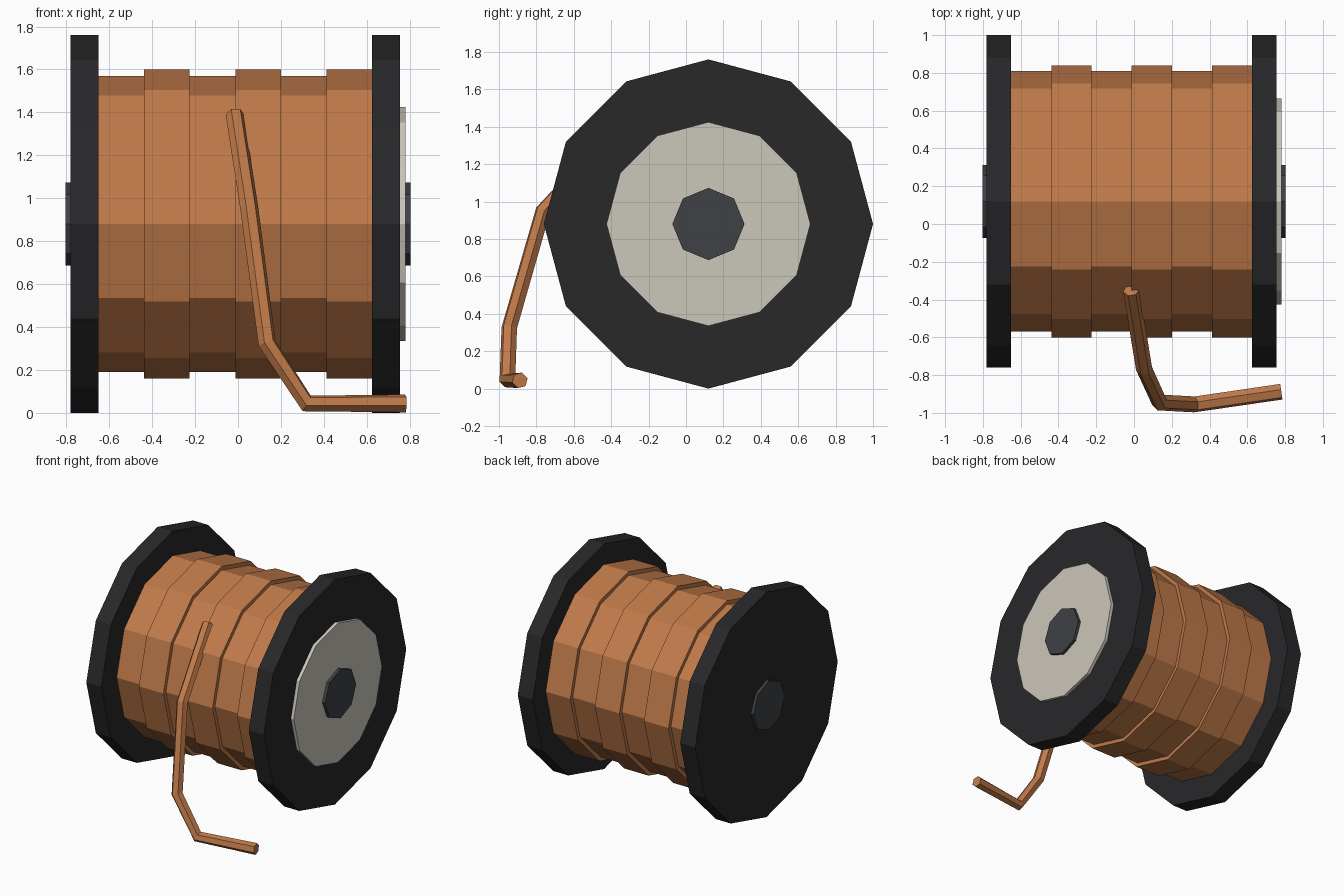
import bpy
from math import pi

if "Cube" in bpy.data.objects:
    bpy.data.objects.remove(bpy.data.objects["Cube"])

AXIS_Y, AXIS_Z = 0.12, 0.88


def material(name, rgb):
    m = bpy.data.materials.new(name)
    m.diffuse_color = (*rgb, 1)
    m.use_nodes = True
    m.node_tree.nodes["Principled BSDF"].inputs["Base Color"].default_value = m.diffuse_color
    return m


black = material("black_plastic", (0.021, 0.021, 0.023))
copper = material("copper", (0.53, 0.195, 0.068))
cream = material("cream_paper", (0.60, 0.57, 0.49))
slate = material("slate", (0.05, 0.052, 0.06))


def disc(name, x0, x1, radius, sides, mat):
    """Prism along x on the spool axis, with a corner pointing straight up."""
    bpy.ops.mesh.primitive_cylinder_add(
        vertices=sides, radius=radius, depth=x1 - x0,
        location=((x0 + x1) / 2, AXIS_Y, AXIS_Z), rotation=(0, pi / 2, 0))
    ob = bpy.context.object
    # put a corner on the local x axis, which points down the world z axis
    ob.name = name
    ob.data.materials.append(mat)
    return ob


# End flanges
disc("left_flange", -0.78, -0.65, 0.88, 12, black)
disc("right_flange", 0.625, 0.755, 0.88, 12, black)

# Wire windings, alternating in thickness
step = 1.275 / 6
for i in range(6):
    x = -0.65 + i * step
    disc(f"winding_{i + 1}", x, x + step, (0.69, 0.72)[i % 2], 12, copper)

# Paper label on the right flange and the axle through the middle
disc("label", 0.75, 0.78, 0.545, 12, cream)
disc("axle", -0.803, 0.803, 0.193, 8, slate)

# Loose wire end: six-sided tube trailing to the ground
path = [(-0.015, -0.35, 1.39), (0.053, -0.765, 0.95), (0.135, -0.945, 0.325),
        (0.32, -0.955, 0.044), (0.78, -0.888, 0.044)]
curve = bpy.data.curves.new("loose_wire", 'CURVE')
curve.dimensions = '3D'
curve.bevel_depth = 0.043
curve.bevel_resolution = 1
curve.use_fill_caps = True
spline = curve.splines.new('POLY')
spline.points.add(len(path) - 1)
for p, co in zip(spline.points, path):
    p.co = (*co, 1)
wire = bpy.data.objects.new("loose_wire", curve)
bpy.context.collection.objects.link(wire)
curve.materials.append(copper)
bpy.ops.object.select_all(action='DESELECT')
wire.select_set(True)
bpy.context.view_layer.objects.active = wire
bpy.ops.object.convert(target='MESH')
bpy.ops.object.shade_flat()
